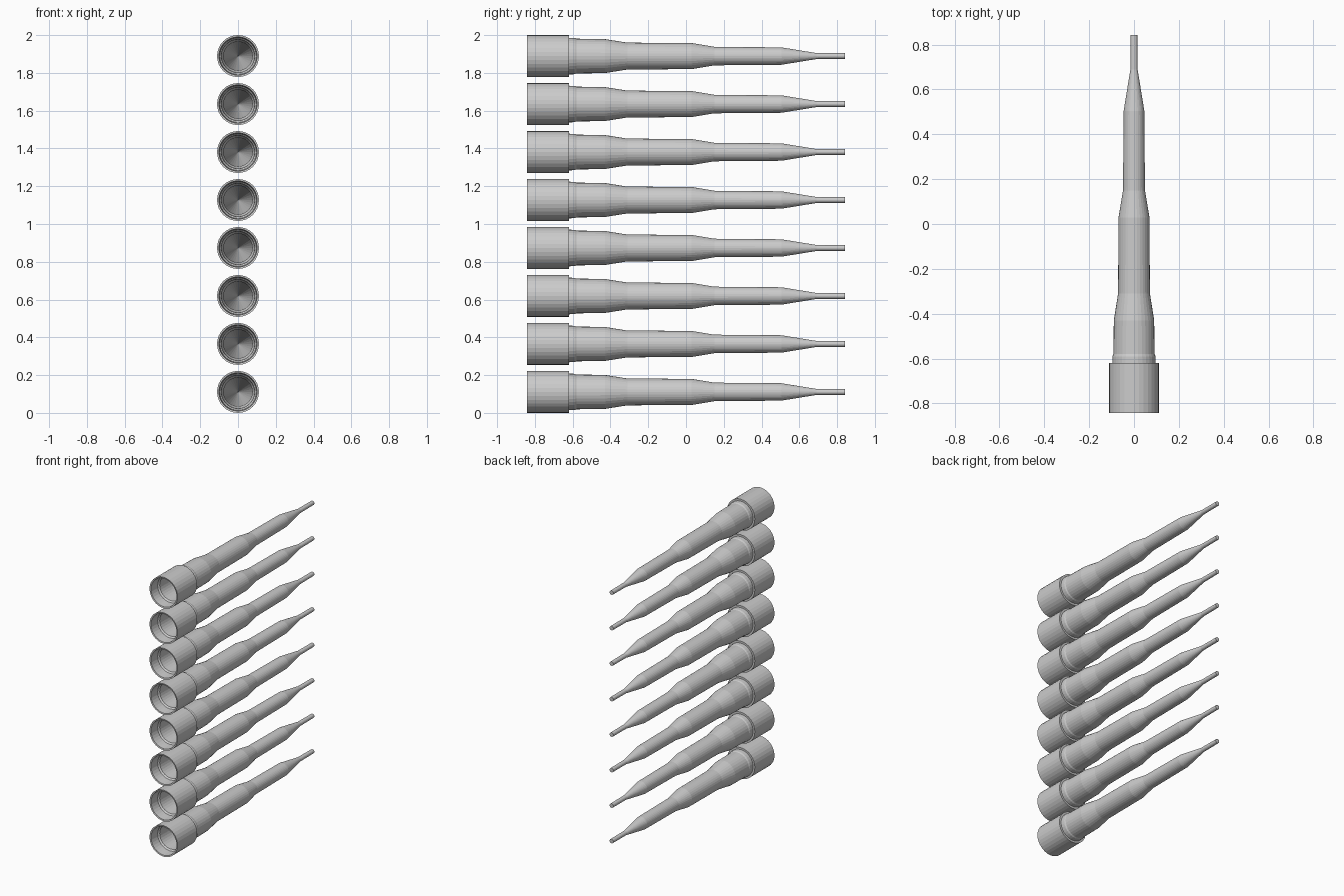
import bpy, bmesh, math
from mathutils import Matrix, Vector

if "Cube" in bpy.data.objects:
    bpy.data.objects.remove(bpy.data.objects["Cube"])

COUNT = 8
RADIUS = 0.111
SIDES = 32

# (y, radius) from the deepest point of the bore, out of the mouth,
# then along the outside to the closed fine tip
PROFILE = [
    (0.66, 0.0), (-0.43, 0.074), (-0.62, 0.076), (-0.64, 0.084),
    (-0.76, 0.088), (-0.77, 0.097), (-0.84, 0.101),
    (-0.842, RADIUS), (-0.62, RADIUS), (-0.62, 0.097), (-0.59, 0.096),
    (-0.58, 0.092), (-0.43, 0.090), (-0.31, 0.071), (0.03, 0.069),
    (0.15, 0.049), (0.505, 0.046), (0.69, 0.016), (0.842, 0.015), (0.842, 0.0),
]


def tip_mesh():
    """Spin the profile around the y axis."""
    bm = bmesh.new()
    verts = [bm.verts.new((r, y, 0)) for y, r in PROFILE]
    edges = [bm.edges.new(pair) for pair in zip(verts, verts[1:])]
    bmesh.ops.spin(bm, geom=verts + edges, cent=(0, 0, 0), axis=(0, 1, 0),
                   angle=math.tau, steps=SIDES, use_merge=True)
    bmesh.ops.remove_doubles(bm, verts=bm.verts, dist=1e-5)
    bmesh.ops.recalc_face_normals(bm, faces=bm.faces)
    mesh = bpy.data.meshes.new("tapered_tip")
    bm.to_mesh(mesh)
    bm.free()
    return mesh


# Vertical row of identical hollow tips
mesh = tip_mesh()
spacing = (2 - 2 * RADIUS) / (COUNT - 1)
for i in range(COUNT):
    tip = bpy.data.objects.new(f"tapered_tip_{i + 1}", mesh)
    tip.location.z = RADIUS + i * spacing
    bpy.context.collection.objects.link(tip)
